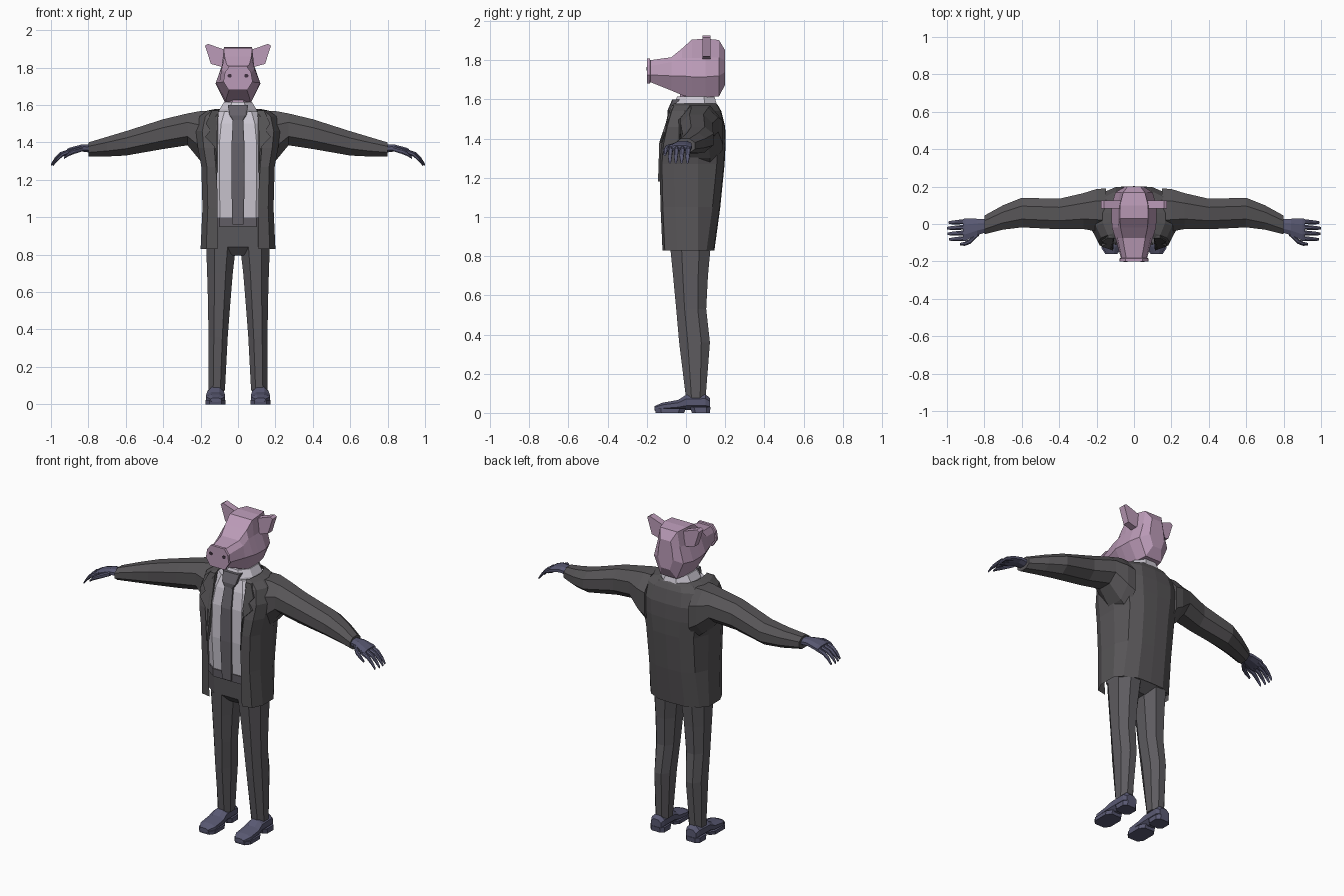
import bpy, bmesh

COLORS = {
    "cloth": (0.095, 0.09, 0.095, 1), "trouser": (0.11, 0.105, 0.115, 1),
    "pink": (0.50, 0.33, 0.48, 1), "leather": (0.10, 0.10, 0.17, 1),
    "shirt": (0.60, 0.57, 0.64, 1), "tie": (0.13, 0.12, 0.14, 1),
    "dark": (0.05, 0.03, 0.05, 1),
}
MATS = {}
for key, col in COLORS.items():
    MATS[key] = bpy.data.materials.new(key)
    MATS[key].diffuse_color = col


def loft(name, rings, mat, mirror=False, closed=True):
    """Skin a list of equal-length point rings; closed lofts get end caps."""
    bm = bmesh.new()
    rows = [[bm.verts.new(p) for p in r] for r in rings]
    n = len(rows[0])
    for a, b in zip(rows, rows[1:]):
        for i in range(n if closed else n - 1):
            j = (i + 1) % n
            bm.faces.new((a[i], a[j], b[j], b[i]))
    if closed:
        bm.faces.new(rows[0])
        bm.faces.new(rows[-1][::-1])
        bmesh.ops.recalc_face_normals(bm, faces=bm.faces)
    me = bpy.data.meshes.new(name)
    bm.to_mesh(me)
    bm.free()
    me.materials.append(MATS[mat])
    ob = bpy.data.objects.new(name, me)
    bpy.context.collection.objects.link(ob)
    if mirror:
        m = ob.modifiers.new("mirror", "MIRROR")
        m.merge_threshold = 0.0005
    return ob


def ring(axis, t, a0, a1, b0, b1, c=0.28):
    """Chamfered rectangle across an axis, 8 sides."""
    da, db = (a1 - a0) * c, (b1 - b0) * c
    pts = [(a0 + da, b0), (a1 - da, b0), (a1, b0 + db), (a1, b1 - db),
           (a1 - da, b1), (a0 + da, b1), (a0, b1 - db), (a0, b0 + db)]
    if axis == "x":
        return [(t, a, b) for a, b in pts]
    if axis == "y":
        return [(a, t, b) for a, b in pts]
    return [(a, b, t) for a, b in pts]


def body(name, axis, table, mat, mirror=False, c=0.28):
    return loft(name, [ring(axis, *row, c) for row in table], mat, mirror)


# Shoes with sole and heel
body("shoe", "y", [(-.16, .092, .148, .012, .035), (-.12, .07, .17, .012, .052),
                   (-.04, .07, .17, .015, .066), (0, .076, .164, .015, .092),
                   (.10, .076, .162, .015, .095), (.122, .085, .152, .015, .075)],
     "leather", True)
body("sole", "z", [(0, .066, .175, -.155, -.01), (.022, .066, .175, -.16, 0)],
     "leather", True, .2)
body("heel", "z", [(0, .072, .168, .03, .122), (.03, .072, .168, .02, .125)],
     "leather", True, .2)

# Trousers
body("trouser_leg", "z", [(.075, .07, .157, .0, .10), (.36, .055, .158, -.035, .122),
                          (.53, .042, .16, -.05, .103), (.70, .028, .165, -.066, .112),
                          (.84, .012, .17, -.08, .125)], "trouser", True)
body("hips", "z", [(.795, -.04, .04, -.04, .07), (.84, -.17, .17, -.08, .13),
                   (.96, -.17, .17, -.092, .14)], "trouser", c=.2)
body("waistband", "z", [(.95, -.165, .165, -.1, .14), (1.0, -.165, .165, -.104, .14)],
     "tie", c=.2)

# Shirt, collar and tie
body("shirt", "z", [(.97, -.16, .16, -.096, .14), (1.2, -.165, .165, -.112, .165),
                    (1.4, -.165, .165, -.106, .17), (1.50, -.15, .15, -.085, .16),
                    (1.565, -.12, .12, -.058, .14)], "shirt", c=.2)
body("shirt_collar", "z", [(1.54, -.105, .105, -.066, .155), (1.575, -.10, .10, -.064, .157),
                           (1.615, -.075, .075, -.045, .145)], "shirt")
body("tie", "z", [(.96, -.03, .03, -.115, -.09), (1.2, -.036, .036, -.124, -.1),
                  (1.4, -.034, .034, -.12, -.09), (1.52, -.028, .028, -.094, -.06),
                  (1.545, -.045, .045, -.094, -.05), (1.6, -.055, .055, -.07, -.03)],
     "tie", c=.1)

# Open jacket: half profile from front edge round to the spine
rows = []
for z, w, fx, yf, yb in [(.83, .20, .11, -.12, .145), (1.05, .19, .11, -.13, .175),
                         (1.27, .196, .112, -.135, .197), (1.37, .215, .112, -.127, .202),
                         (1.46, .225, .112, -.108, .20), (1.54, .205, .112, -.085, .18),
                         (1.57, .165, .108, -.072, .163), (1.58, .115, .098, -.06, .155)]:
    rows.append([(fx, yf, z), (max(.85 * w, fx + .008), yf + .012, z), (w, yf + .075, z),
                 (w, .06, z), (.82 * w, yb - .04, z), (.45 * w, yb - .004, z), (0, yb, z)])
loft("jacket", rows, "cloth", True, closed=False)


def lapel_y(z):
    return -.143 + max(0, z - 1.36) * .33


outline = [(.112, 1.18), (.128, 1.38), (.175, 1.43), (.148, 1.465),
           (.172, 1.50), (.14, 1.57), (.105, 1.57)]
loft("lapel", [[(x, lapel_y(z) + d, z) for x, z in outline] for d in (0, .025)],
     "cloth", True)

# Sleeves
body("sleeve", "x", [(.15, -.05, .19, 1.26, 1.568), (.20, -.04, .187, 1.30, 1.568),
                     (.27, -.027, .165, 1.385, 1.555), (.40, -.028, .135, 1.365, 1.524),
                     (.60, -.018, .14, 1.33, 1.46), (.70, -.03, .10, 1.325, 1.43),
                     (.80, -.055, .045, 1.326, 1.40)], "cloth", True)

# Hands
body("palm", "x", [(.785, -.042, .028, 1.345, 1.388), (.84, -.06, .028, 1.352, 1.388),
                   (.90, -.088, .03, 1.34, 1.372), (.915, -.085, .027, 1.337, 1.365)],
     "leather", True)


def finger(name, path):
    body(name, "x", [(x, y - r, y + r, z - r, z + r) for x, y, z, r in path], "leather", True)


for i in range(4):
    y = .014 - i * .03
    reach = (-.008, 0, -.003, -.012)[i]
    finger(f"finger_{i + 1}", [(.89, y, 1.356, .013), (.95 + reach, y - .004, 1.336, .012),
                               (.98 + reach, y - .006, 1.308, .010),
                               (1.0 + reach, y - .006, 1.28, .006)])
finger("thumb", [(.83, -.05, 1.366, .013), (.875, -.092, 1.353, .014),
                 (.905, -.106, 1.338, .011), (.93, -.108, 1.318, .006)])

# Head: eight-sided sections from snout disc to nape
# (y, top x, top z, brow x, brow z, cheek x, cheek z, jaw x, jaw z)
sections = [(-.20, .045, 1.808, .07, 1.775, .078, 1.725, .05, 1.68),
            (-.184, .045, 1.808, .07, 1.775, .078, 1.725, .05, 1.68),
            (-.182, .042, 1.80, .064, 1.77, .07, 1.725, .045, 1.688),
            (-.075, .06, 1.815, .088, 1.79, .10, 1.72, .06, 1.645),
            (-.02, .072, 1.86, .085, 1.81, .118, 1.72, .065, 1.622),
            (.03, .076, 1.905, .086, 1.812, .12, 1.715, .065, 1.606),
            (.10, .075, 1.91, .086, 1.812, .12, 1.715, .065, 1.61),
            (.168, .058, 1.903, .075, 1.815, .10, 1.72, .055, 1.615),
            (.20, .035, 1.85, .045, 1.80, .052, 1.74, .03, 1.675)]
rings = []
for y, *v in sections:
    half = list(zip(v[0::2], v[1::2]))
    rings.append([(x, y, z) for x, z in half] + [(-x, y, z) for x, z in half[::-1]])
loft("pig_head", rings, "pink")
body("neck", "z", [(1.55, -.065, .065, -.03, .13), (1.65, -.065, .065, -.03, .13)], "pink")

# Ears and nostrils
ear = [(.06, 1.83), (.07, 1.895), (.16, 1.927), (.176, 1.917), (.145, 1.82), (.09, 1.805)]
loft("ear", [[(x, y, z) for x, z in ear] for y in (.083, .125)], "pink", True)
body("nostril", "y", [(-.202, .034, .056, 1.747, 1.766), (-.195, .034, .056, 1.747, 1.766)],
     "dark", True)
